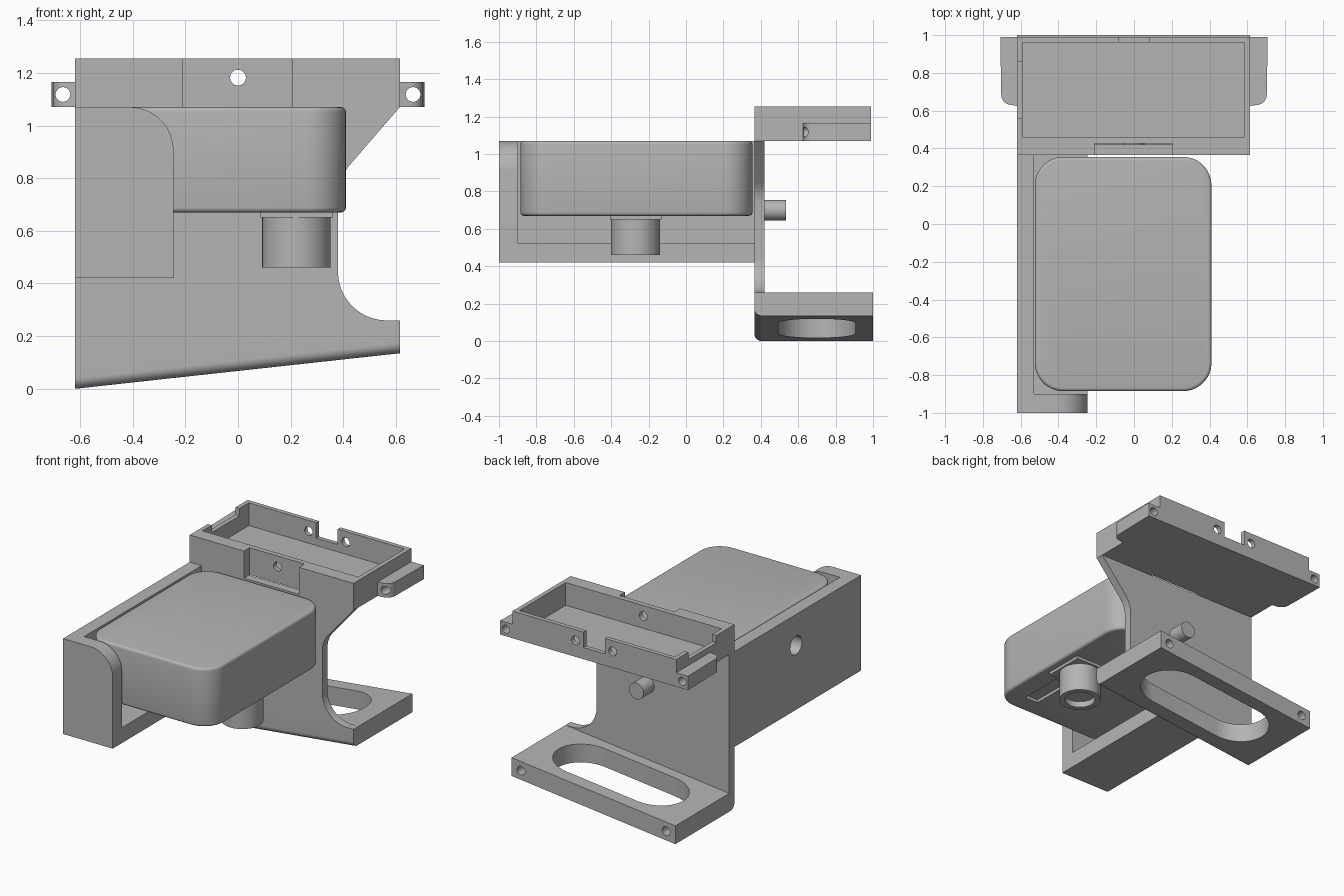
import bpy, bmesh
from math import cos, sin, radians

scene = bpy.context.scene
if "Cube" in bpy.data.objects:
    bpy.data.objects.remove(bpy.data.objects["Cube"])

grey = bpy.data.materials.new("grey_plastic")
grey.use_nodes = True
colour = (0.46, 0.46, 0.46, 1)
grey.diffuse_color = colour
grey.node_tree.nodes["Principled BSDF"].inputs["Base Color"].default_value = colour


def arc(cx, cy, r, a0, a1, n=12):
    angles = [radians(a0 + (a1 - a0) * i / n) for i in range(n + 1)]
    return [(cx + r * cos(a), cy + r * sin(a)) for a in angles]


def rounded(u0, u1, v0, v1, r):
    return (arc(u1 - r, v1 - r, r, 0, 90) + arc(u0 + r, v1 - r, r, 90, 180)
            + arc(u0 + r, v0 + r, r, 180, 270) + arc(u1 - r, v0 + r, r, 270, 360))


def prism(name, profile, axis, lo, hi):
    """Extrude a 2D profile along one axis."""
    place = {"x": lambda u, v, a: (a, u, v),
             "y": lambda u, v, a: (u, a, v),
             "z": lambda u, v, a: (u, v, a)}[axis]
    bm = bmesh.new()
    rings = [[bm.verts.new(place(u, v, a)) for u, v in profile] for a in (lo, hi)]
    for ring in rings:
        bm.faces.new(ring)
    n = len(profile)
    for i in range(n):
        j = (i + 1) % n
        bm.faces.new((rings[0][i], rings[0][j], rings[1][j], rings[1][i]))
    bmesh.ops.remove_doubles(bm, verts=bm.verts, dist=1e-5)
    bmesh.ops.recalc_face_normals(bm, faces=bm.faces)
    mesh = bpy.data.meshes.new(name)
    bm.to_mesh(mesh)
    bm.free()
    mesh.materials.append(grey)
    ob = bpy.data.objects.new(name, mesh)
    scene.collection.objects.link(ob)
    return ob


def box(name, x0, x1, y0, y1, z0, z1):
    return prism(name, [(x0, y0), (x1, y0), (x1, y1), (x0, y1)], "z", z0, z1)


def rod(name, u, v, r, axis, lo, hi, n=40):
    return prism(name, arc(u, v, r, 0, 360, n)[:-1], axis, lo, hi)


def apply(ob):
    graph = bpy.context.evaluated_depsgraph_get()
    ob.data = bpy.data.meshes.new_from_object(ob.evaluated_get(graph))
    ob.modifiers.clear()


def cut(ob, *cutters):
    for c in cutters:
        c.hide_render = True
        mod = ob.modifiers.new("cut", "BOOLEAN")
        mod.operation, mod.solver, mod.object = "DIFFERENCE", "EXACT", c
        apply(ob)
        bpy.data.objects.remove(c)


LEFT, RIGHT, FRONT, BACK, TOP = -0.62, 0.615, 0.365, 0.99, 1.07
SLOPE = 0.135 / (RIGHT - LEFT)

# Tilted foot plate with a long slot and two screw holes
foot = prism("foot_plate",
             arc(FRONT + 0.04, 0.04, 0.04, 180, 270) + [(1, 0), (1, 0.125), (FRONT, 0.125)],
             "x", LEFT, RIGHT)
for v in foot.data.vertices:
    v.co.z += SLOPE * (v.co.x - LEFT)
slot = arc(0.265, 0.7, 0.205, -90, 90, 20) + arc(-0.265, 0.7, 0.205, 90, 270, 20)
cut(foot, prism("slot_cutter", slot, "z", -0.2, 0.5))
for x in (-0.55, 0.545):
    z = 0.0625 + SLOPE * (x - LEFT)
    cut(foot, rod("hole_cutter", x, z, 0.03, "y", 0.9, 1.1, 24))

# Upright plate with a curved cutaway on one side
outline = ([(LEFT, 0.125), (RIGHT, 0.26)] + arc(0.565, 0.445, 0.185, -90, -180, 20)
           + [(0.38, 0.74), (0.385, 0.775), (0.4, 0.815), (0.42, 0.845),
              (RIGHT, TOP), (LEFT, TOP)])
prism("upright_plate", outline, "y", FRONT, 0.42)

# Side arm: outer wall with a hole, floor ledge and rounded front wall
wall = box("side_wall", LEFT, -0.53, -0.9, FRONT, 0.42, TOP)
cut(wall, rod("hole_cutter", -0.3, 0.86, 0.063, "x", -0.8, -0.5))
box("floor_ledge", -0.53, -0.245, -0.9, FRONT, 0.42, 0.525)
prism("front_wall", [(LEFT, 0.42), (-0.245, 0.42)]
      + arc(-0.41, 0.905, 0.165, 0, 90, 16) + [(LEFT, TOP)], "y", -1, -0.9)

# Rounded device body with softened rims and a shallow recess underneath
body = prism("device_body", rounded(-0.525, 0.41, -0.885, 0.355, 0.15), "z", 0.67, TOP)
bevel = body.modifiers.new("rim", "BEVEL")
bevel.width, bevel.segments, bevel.limit_method = 0.018, 4, "ANGLE"
bevel.angle_limit = radians(60)
apply(body)
cut(body, box("recess_cutter", 0.17, 0.27, -0.75, -0.45, 0.6, 0.69))

# Lens mount and hollow lens barrel
box("lens_mount", 0.085, 0.36, -0.405, -0.13, 0.65, 0.67)
lens = rod("lens_barrel", 0.222, -0.27, 0.13, "z", 0.46, 0.65, 48)
cut(lens, rod("lens_cutter", 0.222, -0.27, 0.095, "z", 0.4, 0.5, 48))

# Peg on the back of the upright
rod("back_peg", 0, 0.7, 0.055, "y", 0.42, 0.535)

# Open tray with notched walls and screw holes
tray = box("tray", LEFT, RIGHT, FRONT, BACK, TOP, 1.255)
cut(tray,
    box("pocket_cutter", -0.59, 0.585, 0.46, 0.96, 1.1, 1.4),
    box("front_notch_cutter", -0.21, 0.205, 0.3, 0.425, 1.0, 1.4),
    box("back_notch_cutter", -0.083, 0.08, 0.93, 1.1, 1.15, 1.4),
    box("side_notch_cutter", -0.7, -0.57, 0.56, 0.86, 1.205, 1.4),
    rod("front_hole_cutter", 0, 1.182, 0.03, "y", 0.4, 0.5, 24))
for x in (-0.14, 0.14):
    cut(tray, rod("hole_cutter", x, 1.182, 0.03, "y", 0.93, 1.1, 24))

# Side ears of the tray, each with a lengthwise screw hole
for name, side, inner in (("right_ear", -1, LEFT), ("left_ear", 1, RIGHT)):
    outer = side * 0.708
    corner = [(outer - side * (0.06 - u), 0.685 - v) for u, v in arc(0, 0, 0.055, 0, 90, 10)]
    ear = prism(name, [(inner, BACK), (outer, BACK)] + corner + [(inner, 0.625)],
                "z", TOP, 1.165)
    cut(ear, rod("hole_cutter", side * 0.665, 1.118, 0.028, "y", 0.5, 1.1, 24))

# Smooth curved sides, keep edges sharp
bpy.ops.object.select_all(action="DESELECT")
for ob in scene.objects:
    if ob.type == "MESH":
        ob.select_set(True)
        bpy.context.view_layer.objects.active = ob
bpy.ops.object.shade_smooth_by_angle(angle=radians(30))
